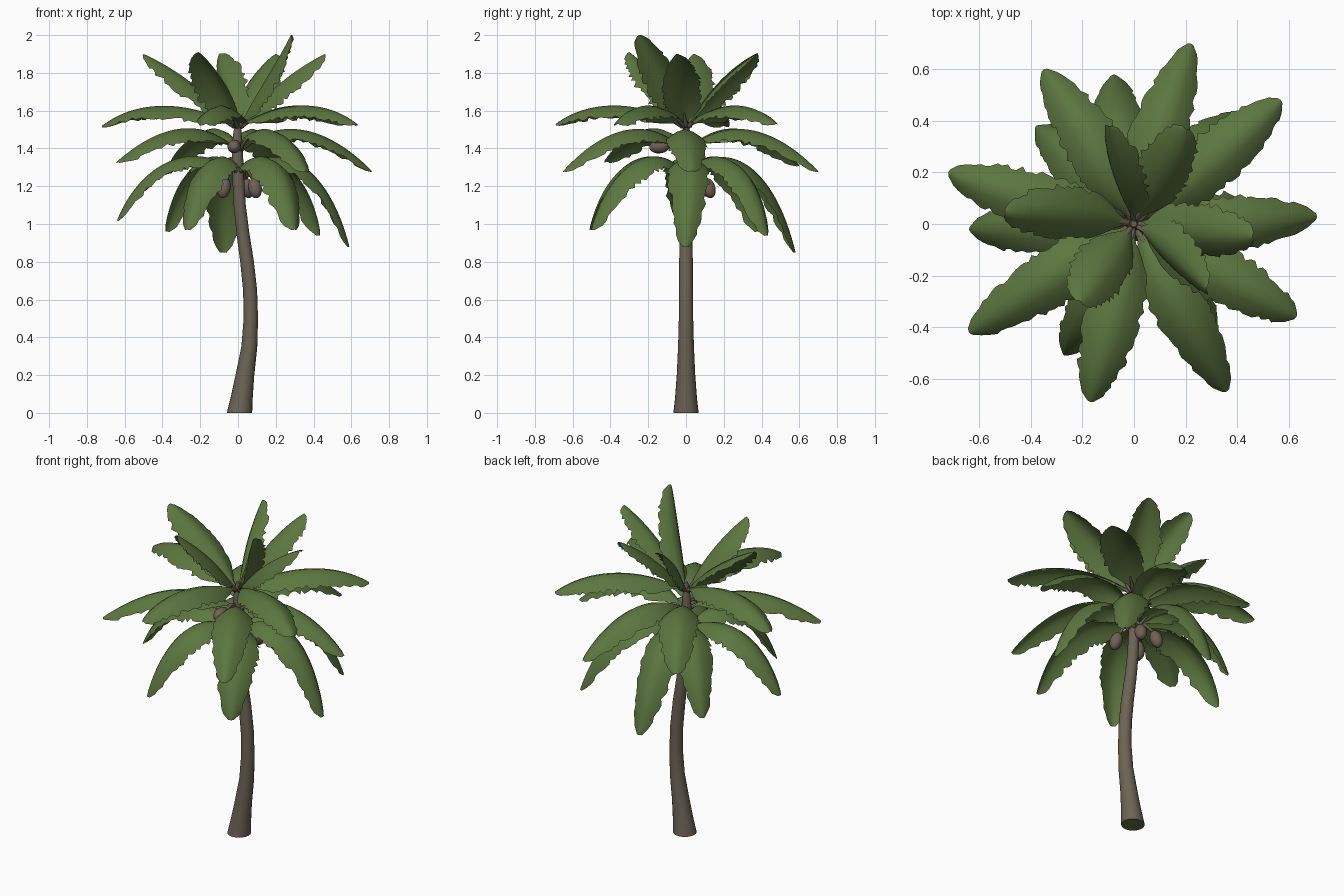
import bpy, bmesh, math, random
from mathutils import Vector, Matrix

if "Cube" in bpy.data.objects:
    bpy.data.objects.remove(bpy.data.objects["Cube"])

random.seed(4)


def material(name, rgb):
    m = bpy.data.materials.new(name)
    m.diffuse_color = (*rgb, 1)
    m.use_nodes = True
    m.node_tree.nodes["Principled BSDF"].inputs["Base Color"].default_value = m.diffuse_color
    return m


GREEN = material("leaf green", (0.107, 0.180, 0.050))
BARK = material("bark brown", (0.150, 0.125, 0.090))
NUT = material("nut brown", (0.160, 0.115, 0.088))


def finish(bm, name, mats):
    me = bpy.data.meshes.new(name)
    for f in bm.faces:
        f.smooth = True
    bm.to_mesh(me)
    bm.free()
    ob = bpy.data.objects.new(name, me)
    for m in mats:
        me.materials.append(m)
    bpy.context.collection.objects.link(ob)
    return ob


def lerp_table(table, t):
    for (a, va), (b, vb) in zip(table, table[1:]):
        if t <= b:
            k = (t - a) / (b - a)
            return va + (vb - va) * k
    return table[-1][1]


def tube(bm, pts, radii, sides, cap_mat=0):
    rings = []
    for i, p in enumerate(pts):
        t = (pts[min(i + 1, len(pts) - 1)] - pts[max(i - 1, 0)]).normalized()
        if i == 0 and cap_mat:
            t = Vector((0, 0, 1))
        q = Vector((0, 0, 1)).rotation_difference(t)
        rings.append([bm.verts.new(p + q @ Vector((radii[i] * math.cos(a), radii[i] * math.sin(a), 0)))
                      for a in (2 * math.pi * k / sides for k in range(sides))])
    for r0, r1 in zip(rings, rings[1:]):
        for k in range(sides):
            bm.faces.new((r0[k], r0[(k + 1) % sides], r1[(k + 1) % sides], r1[k]))
    bm.faces.new(rings[0][::-1]).material_index = cap_mat
    bm.faces.new(rings[-1])


# trunk: (height, centre x, radius), swaying sideways, green underside
TRUNK = [(0, 0.008, 0.067), (0.08, 0.02, 0.058), (0.2, 0.037, 0.049), (0.35, 0.06, 0.042),
         (0.5, 0.068, 0.038), (0.65, 0.064, 0.037), (0.8, 0.048, 0.036), (0.95, 0.026, 0.034),
         (1.1, 0.009, 0.032), (1.25, 0.001, 0.031), (1.4, -0.004, 0.029), (1.48, -0.003, 0.022),
         (1.56, 0.0, 0.012)]
bm = bmesh.new()
tube(bm, [Vector((x, 0, z)) for z, x, r in TRUNK], [r for z, x, r in TRUNK], 20, 1)
trunk = finish(bm, "trunk", [BARK, GREEN])
for f in trunk.data.polygons:
    if len(f.vertices) > 4:
        f.use_smooth = False

# leaf half width along its length
WIDTH = [(0, 0.012), (0.07, 0.018), (0.12, 0.050), (0.22, 0.092), (0.35, 0.116), (0.5, 0.122),
         (0.65, 0.114), (0.8, 0.094), (0.92, 0.066), (0.98, 0.042), (1, 0.016)]
ROWS = 36
ACROSS = (-1, -0.75, -0.4, 0, 0.4, 0.75, 1)


def leaf(bm, base_z, tip, c1, c2, roll=0.0, width=1.0):
    """Arched blade on a cubic curve; c1, c2 are (fraction of reach, height)."""
    x, y, z = tip
    reach = math.hypot(x, y)
    out = Vector((x / reach, y / reach, 0))
    side0 = Vector((-out.y, out.x, 0))
    P = [out * r + Vector((0, 0, h)) for r, h in
         ((0.015, base_z), (c1[0] * reach, c1[1]), (c2[0] * reach, c2[1]), (reach, z))]
    rows, stem = [], []
    bend = random.uniform(-0.02, 0.02)
    for i in range(ROWS + 1):
        t = i / ROWS
        s = 1 - t
        p = P[0] * s**3 + P[1] * 3 * s * s * t + P[2] * 3 * s * t * t + P[3] * t**3
        p = p + side0 * bend * math.sin(math.pi * t)
        d = ((P[1] - P[0]) * s * s + (P[2] - P[1]) * 2 * s * t + (P[3] - P[2]) * t * t).normalized()
        side = Matrix.Rotation(roll, 3, d) @ side0
        up = d.cross(side)
        w = lerp_table(WIDTH, t) * width
        # ragged margin, rougher toward the tip
        rough = 0.05 if t < 0.3 else 0.2
        jag = {-1: 1 - random.random() * rough, 1: 1 - random.random() * rough}
        row = []
        for u in ACROSS:
            k = u * jag.get(u, 1) if abs(u) == 1 else u * 0.95
            row.append(bm.verts.new(p + side * w * k - up * w * 0.62 * abs(k)**1.6))
        rows.append(row)
        if t < 0.15:
            stem.append(p - up * 0.006)
    for r0, r1 in zip(rows, rows[1:]):
        for k in range(len(ACROSS) - 1):
            bm.faces.new((r0[k], r1[k], r1[k + 1], r0[k + 1]))
    # leaf stalk
    n = len(bm.faces)
    tube(bm, stem, [0.013 - 0.009 * i / (len(stem) - 1) for i in range(len(stem))], 8)
    bm.faces.ensure_lookup_table()
    for f in bm.faces[n:]:
        f.material_index = 1


def tier(name, base_z, c1, c2, leaves):
    bm = bmesh.new()
    for lf in leaves:
        leaf(bm, base_z, lf[0], c1, c2, *lf[1:])
    finish(bm, name, [GREEN, BARK])


# four tiers of leaves: tip position, optional roll and width
tier("upright_leaves", 1.52, (0.3, 1.69), (0.65, 1.82), [
    ((0.46, -0.05, 1.90), 0.3, 0.95),
    ((0.28, -0.25, 2.0), 0.7, 0.85),
    ((-0.21, -0.30, 1.91), 0, 1.0),
    ((-0.50, 0.04, 1.90), -0.2, 0.95),
    ((-0.10, 0.38, 1.90), -0.8, 0.8),
    ((0.20, 0.37, 1.90), 0, 0.95)])
tier("spreading_leaves", 1.52, (0.3, 1.64), (0.7, 1.68), [
    ((-0.72, 0.20, 1.52),),
    ((0.57, 0.48, 1.53),),
    ((0.63, -0.36, 1.53),),
    ((-0.17, -0.69, 1.53),)])
tier("arching_leaves", 1.40, (0.3, 1.57), (0.65, 1.53), [
    ((0.71, 0.03, 1.28),),
    ((0.22, 0.70, 1.28),),
    ((-0.35, 0.60, 1.31),),
    ((-0.64, -0.42, 1.33),),
    ((0.36, -0.65, 1.28),)])
tier("drooping_leaves", 1.28, (0.35, 1.45), (0.8, 1.34), [
    ((0.59, 0.0, 0.88),),
    ((0.43, 0.43, 0.94),),
    ((-0.08, 0.58, 0.85), 0, 1.1),
    ((-0.38, 0.38, 0.96),),
    ((-0.64, -0.02, 1.02),),
    ((-0.27, -0.51, 0.97),),
    ((0.30, -0.50, 0.97), 0, 1.1)])

# coconuts with short stalks: position, long axis
bm = bmesh.new()
for pos, axis in [((-0.02, -0.14, 1.41), (0, 1, 0.1)), ((-0.075, -0.05, 1.19), (0.2, 0.2, 1)),
                  ((0.09, -0.05, 1.19), (-0.2, 0.2, 1)), ((0.05, 0.12, 1.19), (-0.2, -0.3, 1)),
                  ((-0.08, 0.10, 1.20), (0.2, -0.2, 1))]:
    q = Vector(axis).to_track_quat('Z', 'Y')
    mat = Matrix.Translation(pos) @ q.to_matrix().to_4x4() @ Matrix.Diagonal((0.036, 0.036, 0.055, 1))
    bmesh.ops.create_uvsphere(bm, u_segments=16, v_segments=10, radius=1, matrix=mat)
    a = Vector(pos) + Vector(axis).normalized() * 0.045
    b = Vector((0, 0, 1.42 if pos[2] > 1.3 else 1.33))
    mid = (a + b) / 2 + Vector((0, 0, 0.02))
    tube(bm, [a, mid, b], [0.009, 0.008, 0.008], 8)
finish(bm, "coconuts", [NUT])
